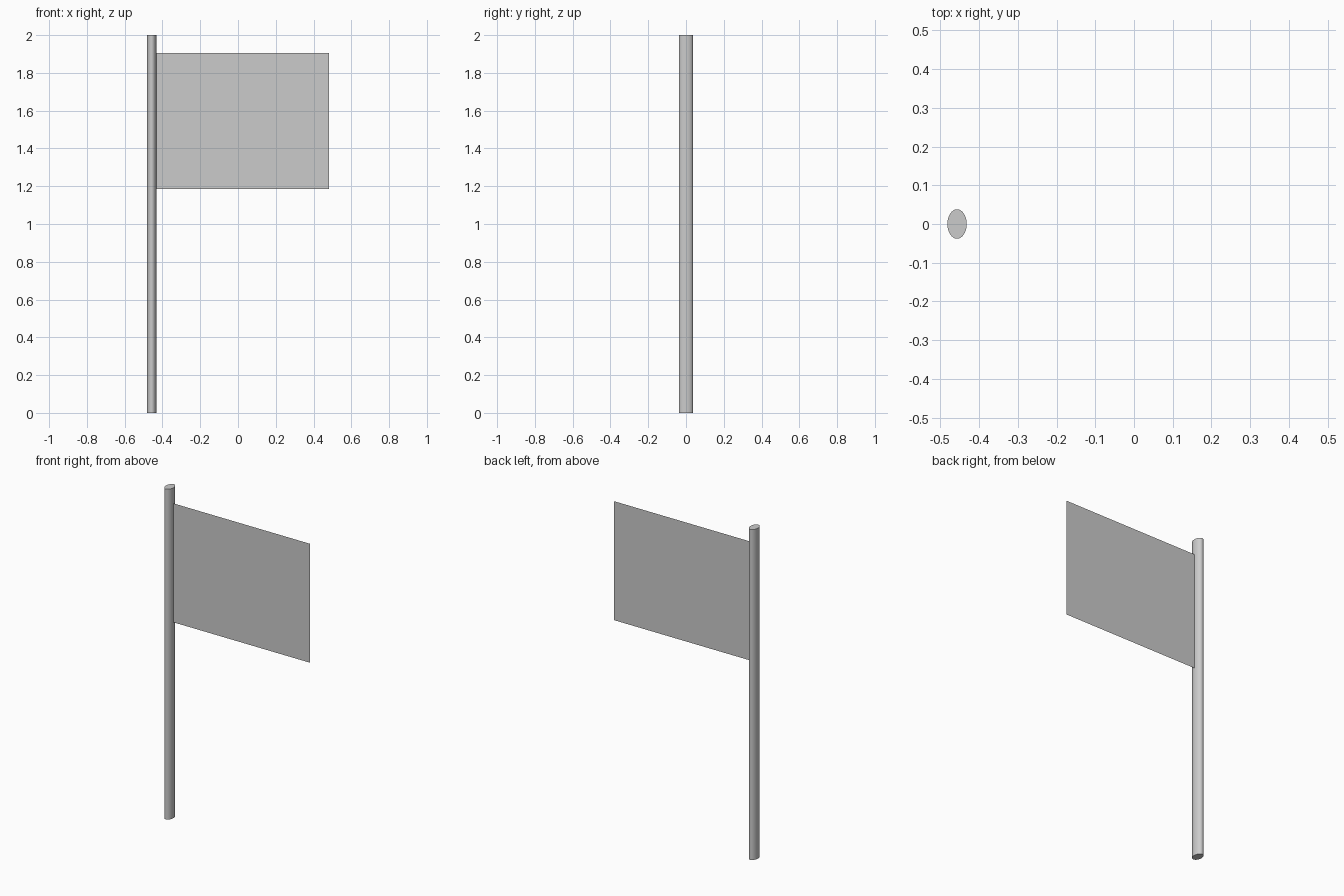
import bpy
import math

if "Cube" in bpy.data.objects:
    bpy.data.objects.remove(bpy.data.objects["Cube"])

# Pole: slim oval cylinder, full height
bpy.ops.mesh.primitive_cylinder_add(vertices=32, radius=1, depth=2, location=(-0.457, 0, 1))
pole = bpy.context.object
pole.name = "pole"
pole.scale = (0.025, 0.038, 1)
bpy.ops.object.transform_apply(location=False, rotation=False, scale=True)
bpy.ops.object.shade_smooth_by_angle(angle=math.radians(40))

# Flag: single flat sheet, its inner edge tucked just into the pole
left, right, bottom, top = -0.436, 0.482, 1.185, 1.905
bpy.ops.mesh.primitive_plane_add(size=1, location=((left + right) / 2, 0, (bottom + top) / 2),
                                 rotation=(math.pi / 2, 0, 0))
flag = bpy.context.object
flag.name = "flag"
flag.scale = (right - left, top - bottom, 1)
bpy.ops.object.transform_apply(location=False, rotation=True, scale=True)
